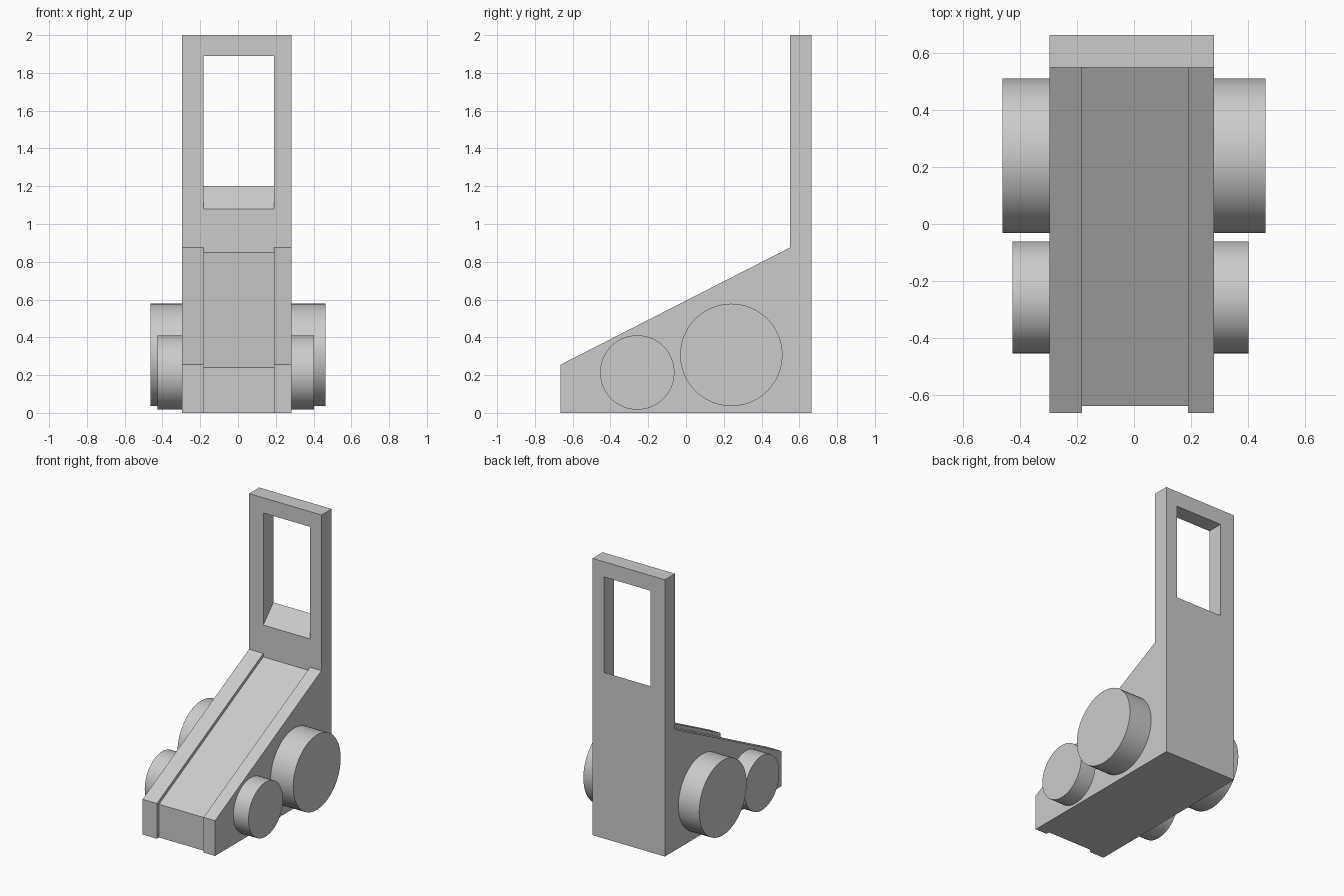
import bpy
import bmesh
from math import radians
from mathutils import Matrix

if "Cube" in bpy.data.objects:
    bpy.data.objects.remove(bpy.data.objects["Cube"])


def extrude_profile(name, points, x0, x1):
    """Extrude a (y, z) side profile from x0 to x1."""
    bm = bmesh.new()
    face = bm.faces.new([bm.verts.new((x0, y, z)) for y, z in points])
    new = bmesh.ops.extrude_face_region(bm, geom=[face])["geom"]
    verts = [v for v in new if isinstance(v, bmesh.types.BMVert)]
    bmesh.ops.translate(bm, verts=verts, vec=(x1 - x0, 0, 0))
    bmesh.ops.recalc_face_normals(bm, faces=bm.faces)
    return to_object(name, bm)


def to_object(name, bm):
    mesh = bpy.data.meshes.new(name)
    bm.to_mesh(mesh)
    bm.free()
    obj = bpy.data.objects.new(name, mesh)
    bpy.context.collection.objects.link(obj)
    return obj


def cut(target, cutter):
    """Subtract the cutter, apply and remove it."""
    cutter.hide_render = True
    mod = target.modifiers.new("cut", "BOOLEAN")
    mod.operation = "DIFFERENCE"
    mod.solver = "EXACT"
    mod.object = cutter
    bpy.context.view_layer.objects.active = target
    bpy.ops.object.modifier_apply(modifier=mod.name)
    bpy.data.objects.remove(cutter)


def wheel(name, x0, x1, y, z, radius):
    bm = bmesh.new()
    turn = Matrix.Translation(((x0 + x1) / 2, y, z)) @ Matrix.Rotation(radians(90), 4, "Y")
    bmesh.ops.create_cone(bm, cap_ends=True, segments=48, radius1=radius,
                          radius2=radius, depth=x1 - x0, matrix=turn)
    obj = to_object(name, bm)
    bpy.ops.object.select_all(action="DESELECT")
    obj.select_set(True)
    bpy.context.view_layer.objects.active = obj
    bpy.ops.object.shade_smooth_by_angle(angle=radians(30))


LEFT, RIGHT = -0.297, 0.282      # body sides
IN_LEFT, IN_RIGHT = -0.183, 0.19  # groove and window sides

# Wedge body with tall back post
body = extrude_profile("body", [
    (-0.665, 0), (0.665, 0), (0.665, 2), (0.55, 2), (0.55, 0.875), (-0.665, 0.255),
], LEFT, RIGHT)

# Shallow groove down the slope and nose
cut(body, extrude_profile("groove_cutter", [
    (-0.64, -0.1), (-0.64, 0.24), (0.55, 0.85), (0.55, 1.0), (-0.8, 1.0), (-0.8, -0.1),
], IN_LEFT, IN_RIGHT))

# Window in the post, with a sloping sill
cut(body, extrude_profile("window_cutter", [
    (0.45, 0.976), (0.665, 1.2), (0.75, 1.2), (0.75, 1.89), (0.45, 1.89),
], IN_LEFT, IN_RIGHT))

# Small front wheels and large rear wheels
wheel("front_wheel_left", -0.427, LEFT + 0.01, -0.258, 0.214, 0.197)
wheel("front_wheel_right", RIGHT - 0.01, 0.402, -0.258, 0.214, 0.197)
wheel("rear_wheel_left", -0.463, LEFT + 0.01, 0.24, 0.307, 0.271)
wheel("rear_wheel_right", RIGHT - 0.01, 0.463, 0.24, 0.307, 0.271)
